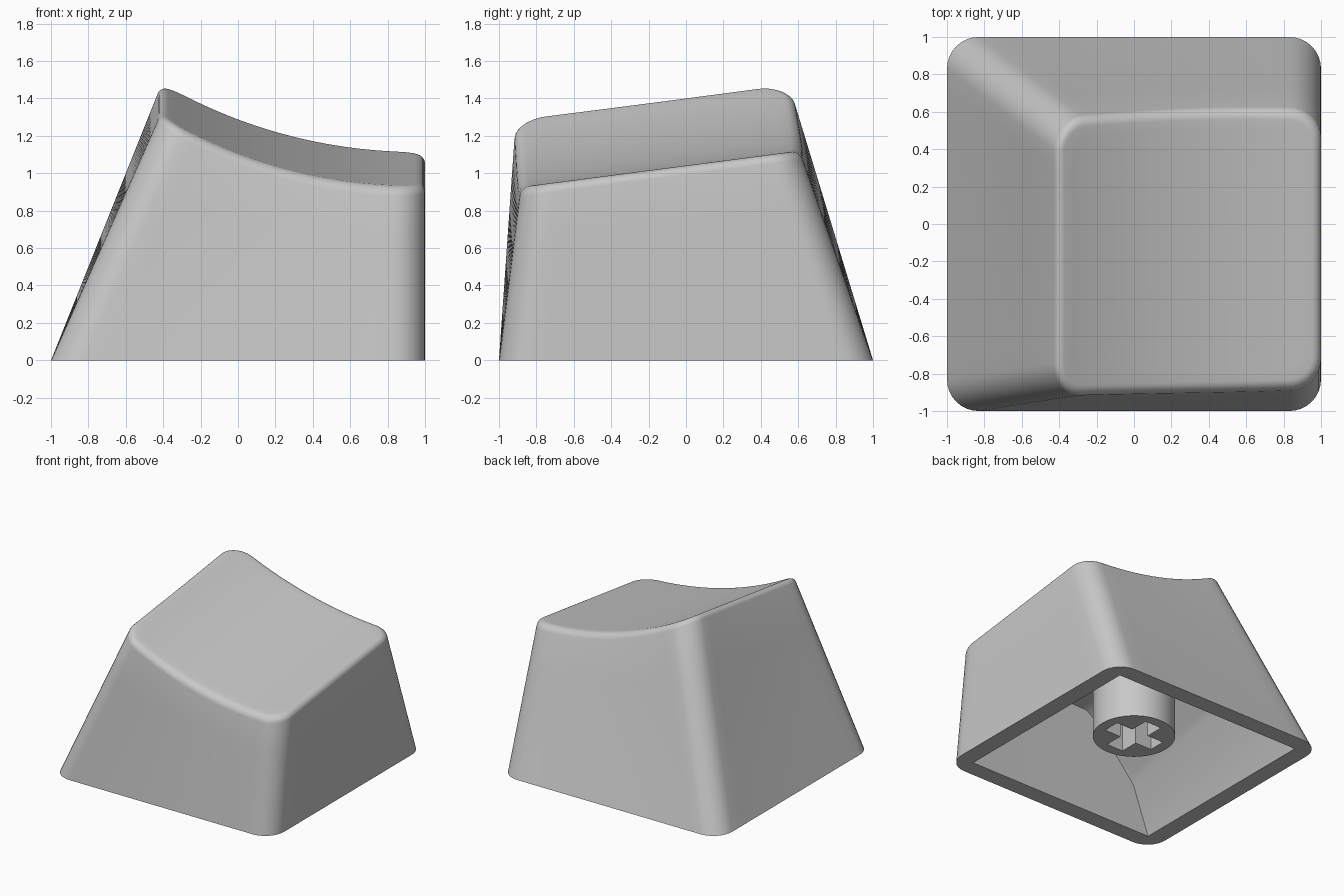
import bpy, bmesh
from math import sin, cos, pi, sqrt

if "Cube" in bpy.data.objects:
    bpy.data.objects.remove(bpy.data.objects["Cube"])

CORNER, FILLET, WALL = 0.17, 0.05, 0.14
ARC, SIDE = 8, 14
# Inward lean of each corner: back left, back right, front right, front left
LEAN = ((0, -0.35), (0.4, -0.305), (0.445, 0.07), (0, 0.125))

plastic = bpy.data.materials.new("light grey plastic")
plastic.use_nodes = True
GREY = (0.58, 0.58, 0.58, 1)
plastic.diffuse_color = GREY
plastic.node_tree.nodes["Principled BSDF"].inputs["Base Color"].default_value = GREY


def dish(x, y):
    """Scooped top: a cylinder hollow that rises to the back."""
    return 1.115 + 0.13 * (y - 0.57) + 2.65 - sqrt(2.65 ** 2 - (x - 0.95) ** 2)


def ceiling(x, y):
    """Inner roof, sloping down towards the leaning side."""
    return 0.9 + 0.1 * y - max(0, -0.25 - x)


def corner(q, a, h, inset, r):
    """Point on one rounded corner of the tapered body at height h."""
    sx = 1 if q in (0, 3) else -1
    sy = 1 if q < 2 else -1
    x = sx * (1 - inset - r) + LEAN[q][0] * h
    y = sy * (1 - inset - r) + LEAN[q][1] * h
    return x + r * cos(a), y + r * sin(a)


def outline(q, i, h, inset, r):
    """Point i of side q: first its corner arc, then the straight run."""
    if i <= ARC:
        return corner(q, (q + i / ARC) * pi / 2, h, inset, r)
    t = (i - ARC) / SIDE
    a = (q + 1) * pi / 2
    p, n = corner(q, a, h, inset, r), corner((q + 1) % 4, a, h, inset, r)
    return p[0] + (n[0] - p[0]) * t, p[1] + (n[1] - p[1]) * t


def ring(inset, r, surface=None, drop=0, part=1):
    """Closed loop at the base, or part of the way up the walls to a surface."""
    points = []
    for q in range(4):
        for i in range(ARC + SIDE):
            h = 0
            if surface:
                for _ in range(30):
                    h = surface(*outline(q, i, h, inset, r)) - drop
            h *= part
            points.append((*outline(q, i, h, inset, r), h))
    return points


def shrink(loop, surface, steps):
    """Loops that close over a surface towards its middle."""
    cx = (min(p[0] for p in loop) + max(p[0] for p in loop)) / 2
    cy = (min(p[1] for p in loop) + max(p[1] for p in loop)) / 2
    loops = []
    for k in range(1, steps + 1):
        s = 1 - k / steps
        flat = [(cx + (x - cx) * s, cy + (y - cy) * s) for x, y, _ in loop]
        loops.append([(x, y, surface(x, y)) for x, y in flat])
    return loops


def finish(obj):
    obj.data.materials.clear()
    obj.data.materials.append(plastic)
    bpy.ops.object.select_all(action="DESELECT")
    obj.select_set(True)
    bpy.context.view_layer.objects.active = obj
    bpy.ops.object.shade_smooth_by_angle(angle=pi / 6)


# Shell: inner roof, inner walls, base rim, outer walls, rounded edge, dish
inner_top = ring(WALL, 0, ceiling)
loops = shrink(inner_top, ceiling, 14)[::-1] + [inner_top]
loops += [ring(WALL, 0), ring(0, CORNER)]
loops += [ring(0, CORNER, dish, FILLET, k / 4) for k in range(1, 4)]
for k in range(7):
    a = k / 6 * pi / 2
    d = FILLET * (1 - cos(a))
    loops.append(ring(d, CORNER - d, dish, FILLET * (1 - sin(a))))
loops += shrink(loops[-1], dish, 14)

bm = bmesh.new()
rows = [[bm.verts.new(p) for p in loop] for loop in loops]
for low, high in zip(rows, rows[1:]):
    for i in range(len(low)):
        j = (i + 1) % len(low)
        bm.faces.new((low[i], low[j], high[j], high[i]))
bmesh.ops.remove_doubles(bm, verts=bm.verts, dist=1e-5)
bmesh.ops.recalc_face_normals(bm, faces=bm.faces)
mesh = bpy.data.meshes.new("key_shell")
bm.to_mesh(mesh)
bm.free()
shell = bpy.data.objects.new("key_shell", mesh)
bpy.context.collection.objects.link(shell)
finish(shell)

# Stem with a cross-shaped socket
bpy.ops.mesh.primitive_cylinder_add(vertices=64, radius=0.31, depth=0.79,
                                    location=(0, 0, 0.565))
stem = bpy.context.object
stem.name = "stem"
for sx, sy, top in ((0.45, 0.14, 0.6), (0.15, 0.45, 0.601)):
    bpy.ops.mesh.primitive_cube_add(size=1, location=(0, 0, top / 2))
    cutter = bpy.context.object
    cutter.name = "socket_cutter"
    cutter.scale = (sx, sy, top)
    cutter.hide_render = True
    bpy.context.view_layer.update()
    cut = stem.modifiers.new("socket", "BOOLEAN")
    cut.operation, cut.solver, cut.object = "DIFFERENCE", "EXACT", cutter
    bpy.context.view_layer.objects.active = stem
    bpy.ops.object.modifier_apply(modifier=cut.name)
    bpy.data.objects.remove(cutter)
finish(stem)
